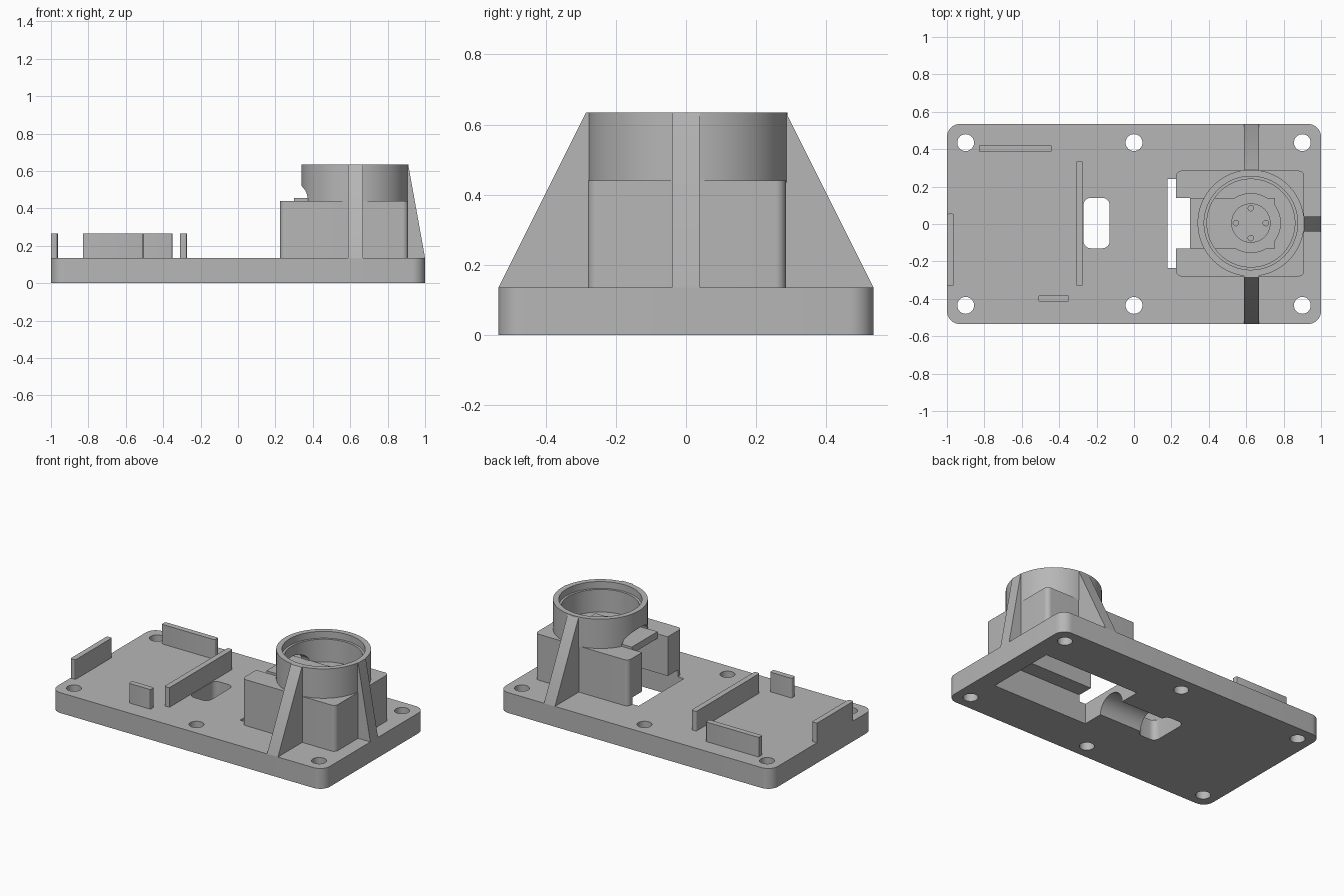
import bpy
import bmesh
from math import cos, sin, pi, radians

cube = bpy.data.objects.get("Cube")
if cube:
    bpy.data.objects.remove(cube, do_unlink=True)

grey = bpy.data.materials.new("plain_grey")
grey.use_nodes = True
grey.diffuse_color = (0.47, 0.47, 0.47, 1)
grey.node_tree.nodes["Principled BSDF"].inputs["Base Color"].default_value = (0.47, 0.47, 0.47, 1)


def rounded(x0, x1, y0, y1, r, n=8):
    """Outline of a rectangle with round corners."""
    pts = []
    centres = [(x1 - r, y1 - r), (x0 + r, y1 - r), (x0 + r, y0 + r), (x1 - r, y0 + r)]
    for k, (cx, cy) in enumerate(centres):
        for i in range(n + 1):
            a = (k + i / n) * pi / 2
            pts.append((cx + r * cos(a), cy + r * sin(a)))
    return pts


def rect(x0, x1, y0, y1):
    return [(x0, y0), (x1, y0), (x1, y1), (x0, y1)]


def disc(x, y, rx, ry=None, n=64):
    ry = ry or rx
    return [(x + rx * cos(2 * pi * i / n), y + ry * sin(2 * pi * i / n)) for i in range(n)]


def prism(name, outline, a, b, axis="z"):
    """Extrude an outline from a to b along z (xy), x (yz) or y (xz)."""
    place = {"z": lambda u, v, w: (u, v, w),
             "x": lambda u, v, w: (w, u, v),
             "y": lambda u, v, w: (u, w, v)}[axis]
    bm = bmesh.new()
    low = [bm.verts.new(place(u, v, a)) for u, v in outline]
    high = [bm.verts.new(place(u, v, b)) for u, v in outline]
    n = len(outline)
    bm.faces.new(low)
    bm.faces.new(high)
    for i in range(n):
        j = (i + 1) % n
        bm.faces.new((low[i], low[j], high[j], high[i]))
    bmesh.ops.recalc_face_normals(bm, faces=bm.faces)
    me = bpy.data.meshes.new(name)
    bm.to_mesh(me)
    bm.free()
    ob = bpy.data.objects.new(name, me)
    bpy.context.collection.objects.link(ob)
    me.materials.append(grey)
    return ob


def cut(ob, *cutters):
    for c in cutters:
        c.hide_render = True
        m = ob.modifiers.new("cut", "BOOLEAN")
        m.operation, m.solver, m.object = "DIFFERENCE", "EXACT", c
    bpy.context.view_layer.update()
    deps = bpy.context.evaluated_depsgraph_get()
    me = bpy.data.meshes.new_from_object(ob.evaluated_get(deps))
    ob.modifiers.clear()
    ob.data = me


TOP, ARM, RIM = 0.135, 0.44, 0.635
CX, CY = 0.625, 0.005

# Cutters for the underside and cable path
pocket = prism("pocket_cutter", rect(0.18, 0.88, -0.235, 0.24), -0.1, 0.18)
cavity = prism("cavity_cutter", rect(0.30, 0.755, -0.13, 0.14), 0.1, 0.41)
groove = prism("groove_cutter", disc(CY, 0, 0.1), -0.2, 0.25, "x")
window = prism("window_cutter", rounded(-0.27, -0.13, -0.13, 0.14, 0.04), -0.1, 0.3)
arch = prism("arch_cutter", disc(CY, 0.455, 0.13, 0.065), 0.2, 0.5, "x")
notch = prism("notch_cutter", rect(0.1, 0.30, -0.13, 0.14), TOP, 0.6)
cutters = [pocket, cavity, groove, window, arch, notch]

# Base plate with mounting holes
base = prism("base_plate", rounded(-1, 1, -0.535, 0.535, 0.07), 0, TOP)
holes = [prism("hole_cutter", disc(x, y, 0.045, n=32), -0.1, 0.3)
         for x in (-0.9, 0, 0.9) for y in (-0.435, 0.435)]
cut(base, pocket, groove, window, *holes)
cutters += holes

# Locating walls
walls = {"back_wall": (-0.83, -0.44, 0.385, 0.422),
         "front_wall": (-0.51, -0.35, -0.417, -0.38),
         "end_wall": (-1, -0.963, -0.33, 0.055),
         "middle_wall": (-0.31, -0.273, -0.33, 0.335)}
for name, box in walls.items():
    prism(name, rounded(*box, 0.008, 3), TOP - 0.005, 0.265)

# Housing block with two arms
block = prism("housing_block", rounded(0.225, 0.91, -0.28, 0.285, 0.03), TOP - 0.005, ARM)
cut(block, pocket, cavity, notch)

# Round collar with stepped bore and cable opening
collar = prism("collar", disc(CX, CY, 0.285, n=96), ARM - 0.005, RIM)
bore = prism("bore_cutter", disc(CX, CY, 0.235, n=96), 0.3, 0.8)
step = prism("step_cutter", disc(CX, CY, 0.25, n=96), 0.59, 0.8)
cut(collar, bore, step, arch)
cutters += [bore, step]

# Raised deck inside the collar
prism("inner_deck", rect(0.30, 0.755, -0.13, 0.14), ARM - 0.01, 0.455)
prism("lower_disc", disc(CX, CY, 0.16), ARM - 0.01, 0.45)
hub = prism("hub_disc", disc(CX, CY, 0.105), 0.445, 0.465)
pins = [prism("pin_cutter", disc(CX + dx, CY + dy, 0.015, n=16), 0.456, 0.6)
        for dx, dy in ((0.08, 0), (-0.08, 0), (0, 0.08), (0, -0.08))]
cut(hub, *pins)
cutters += pins

# Sloped ribs
for name, s in (("front_rib", -1), ("back_rib", 1)):
    prism(name, [(s * 0.265, TOP - 0.005), (s * 0.535, TOP - 0.005), (s * 0.535, TOP),
                 (s * 0.285, RIM), (s * 0.265, RIM)], 0.588, 0.668, "x")
prism("end_rib", [(0.885, TOP - 0.005), (1, TOP - 0.005), (1, TOP), (0.91, RIM), (0.885, RIM)],
      -0.04, 0.04, "y")

# Remove helpers and smooth the round faces
for c in cutters:
    bpy.data.objects.remove(c, do_unlink=True)
for ob in bpy.context.collection.objects:
    if ob.type == "MESH":
        ob.select_set(True)
        bpy.context.view_layer.objects.active = ob
bpy.ops.object.shade_smooth_by_angle(angle=radians(30))
